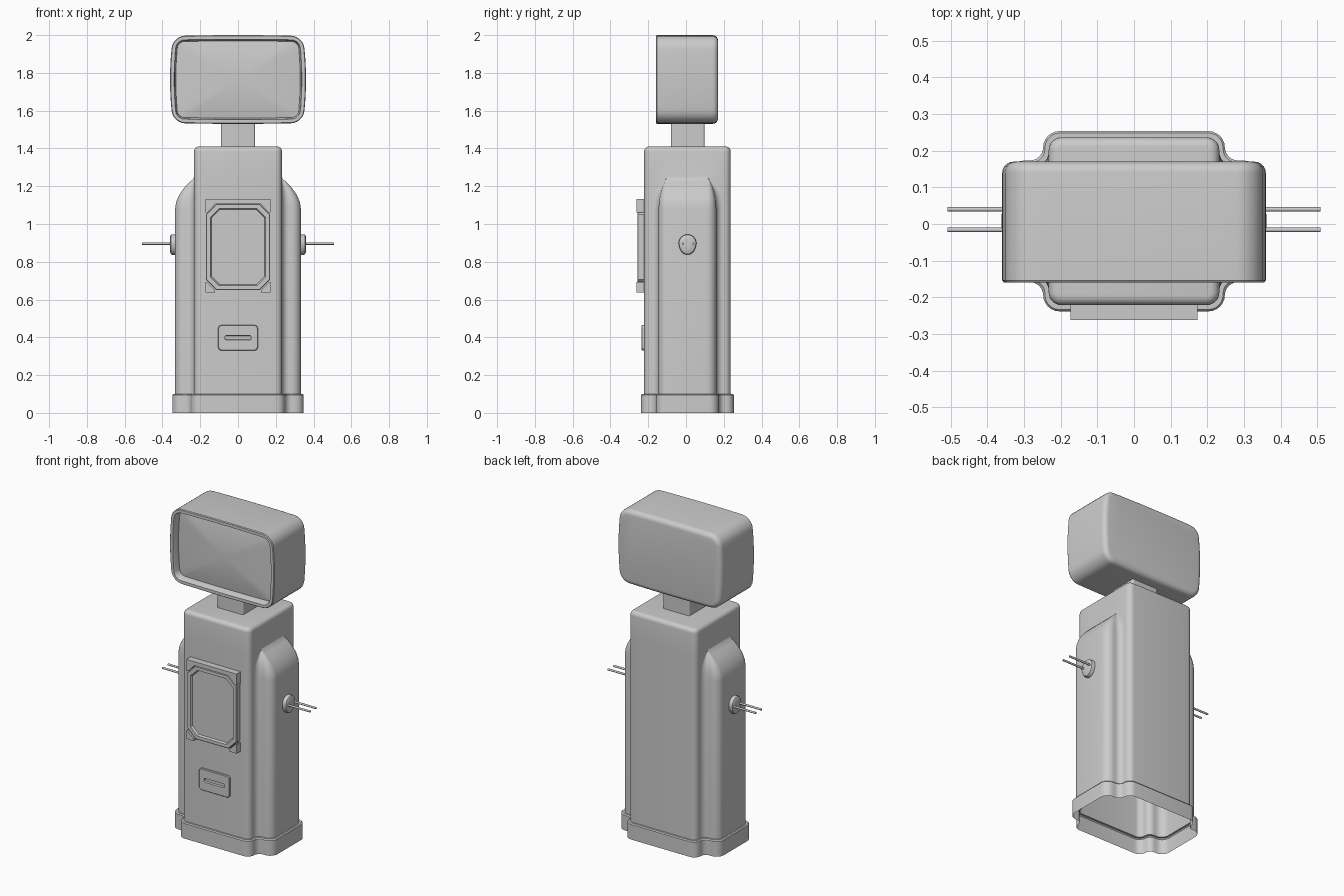
import bpy, bmesh, math

if "Cube" in bpy.data.objects:
    bpy.data.objects.remove(bpy.data.objects["Cube"])

CY = 0.0075          # body centre in y


def make(name, rings, start=True, end=True, angle=35):
    """Skin a list of equal-length closed rings."""
    bm = bmesh.new()
    vs = [[bm.verts.new(p) for p in r] for r in rings]
    n = len(rings[0])
    for a, b in zip(vs, vs[1:]):
        for i in range(n):
            j = (i + 1) % n
            bm.faces.new((a[i], a[j], b[j], b[i]))
    if start:
        bm.faces.new(vs[0][::-1])
    if end:
        bm.faces.new(vs[-1])
    bmesh.ops.remove_doubles(bm, verts=bm.verts, dist=1e-5)
    bmesh.ops.recalc_face_normals(bm, faces=bm.faces)
    me = bpy.data.meshes.new(name)
    bm.to_mesh(me)
    bm.free()
    ob = bpy.data.objects.new(name, me)
    bpy.context.collection.objects.link(ob)
    bpy.ops.object.select_all(action='DESELECT')
    ob.select_set(True)
    bpy.context.view_layer.objects.active = ob
    bpy.ops.object.shade_smooth_by_angle(angle=math.radians(angle))
    return ob


def arc(cx, cy, r, a0, a1, n=6):
    return [(cx + r * math.cos(math.radians(a0 + (a1 - a0) * i / n)),
             cy + r * math.sin(math.radians(a0 + (a1 - a0) * i / n))) for i in range(n + 1)]


def four_way(q):
    """Mirror a quarter outline into a full closed one."""
    return (q + [(-x, y) for x, y in q[::-1]] + [(-x, -y) for x, y in q]
            + [(x, -y) for x, y in q[::-1]])


def cross(z, bx, by, fx, fy, rb=0.035, rf=0.05):
    """Body section: rounded box with a filleted rib on each side."""
    ext = max(fx - bx, 0)
    rc, rf = min(0.036, ext / 2), min(rf, ext / 2)
    q = (arc(fx - rf, fy - rf, rf, 0, 90) + arc(bx + rc, fy + rc, rc, 270, 180)
         + arc(bx - rb, by - rb, rb, 0, 90))
    return [(x, y + CY, z) for x, y in four_way(q)]


def rrect(hx, hz, r, sub=4):
    q = [(hx, (hz - r) * i / sub) for i in range(1, sub)]
    q += arc(hx - r, hz - r, r, 0, 90)
    q += [((hx - r) * (sub - i) / sub, hz) for i in range(1, sub)]
    return four_way(q)


def octagon(hx, hz, c):
    return four_way([(hx, hz - c), (hx - c, hz)])


def face_ring(pts, y, cz):
    return [(x, y, z + cz) for x, z in pts]


# Body with side ribs that fade out at the shoulder
BX, BY = 0.233, 0.229
fin = [(0.1, .333, .153), (1.08, .333, .153), (1.115, .328, .150), (1.145, .316, .146),
       (1.17, .301, .140), (1.195, .282, .132), (1.22, .257, .122), (1.24, .236, .112),
       (1.25, BX, .105)]
rings = [cross(z, BX, BY, fx, fy) for z, fx, fy in fin]
for i in range(6):
    a = math.radians(18 * i)
    d = 0.025 * (1 - math.cos(a))
    rings.append(cross(1.385 + 0.025 * math.sin(a), BX - d, BY - d, BX - d, .105 - d, 0.035 - d))
make("body", rings, start=False)

# Hollow plinth with a ledge up to the body
make("plinth", [cross(0, .248, .246, .348, .166, .045),
                cross(0.094, .248, .246, .348, .166, .045),
                cross(0.1, .243, .241, .343, .161, .04),
                cross(0.1, BX, BY, .333, .153)], start=False, end=False)

# Neck
neck = [(x, y + 0.009) for x, y in rrect(.091, .089, .01, 2)]
make("neck", [[(x, y, z) for x, y in neck] for z in (1.4, 1.545)])


# Head: bulging box, rounded at the back, recessed convex screen at the front
def head_ring(y, inset, s=1.0):
    pts = rrect(.36 - inset, .235 - inset, max(.065 - inset, .02), 6)
    return [(s * x * (1 - .045 * (z / .235) ** 2), y,
             1.765 + s * z * (1 - .02 * (x / .36) ** 2)) for x, z in pts]


rings = []
for i in range(6):
    a = math.radians(18 * i)
    rings.append(head_ring(.17 - .03 * (1 - math.cos(math.pi / 2 - a)), .03 * (1 - math.sin(a)))
                 if i else head_ring(.17, .03))
rings = [head_ring(.14 + .03 * math.cos(math.radians(18 * i)),
                   .03 * (1 - math.sin(math.radians(18 * i)))) for i in range(6)]
rings += [head_ring(-.154, 0), head_ring(-.159, .004), head_ring(-.159, .022),
          head_ring(-.154, .025), head_ring(-.115, .031)]
rings += [head_ring(-.115 - .02 * (1 - s * s), .031, s) for s in (.85, .65, .45, .25, .1)]
make("head", rings)

# Octagonal display panel
OZ = 0.878
make("display_panel", [face_ring(octagon(.17 - d, .228 - d, .055 - .4 * d), y, OZ)
                       for d, y in ((0, -.21), (0, -.254), (.004, -.258), (.024, -.258),
                                    (.030, -.246))], angle=20)


# Brackets around the display
def prism(name, pts):
    make(name, [[(x, y, z) for x, z in pts] for y in (-.21, -.262)], angle=20)


half = [(.117, 1.109), (.160, 1.062), (.173, 1.062), (.173, 1.133)]
prism("display_top_bracket", half + [(-x, z) for x, z in half[::-1]])
for side, s in (("right", 1), ("left", -1)):
    prism("display_corner_" + side,
          [(s * x, z) for x, z in ((.173, .638), (.173, .692), (.165, .692), (.122, .650), (.122, .638))])

# Coin slot plate
make("slot_plate", [face_ring(rrect(hx, hz, r, 3), y, .398)
                    for hx, hz, r, y in ((.105, .067, .018, -.21), (.105, .067, .018, -.232),
                                         (.102, .064, .015, -.235), (.070, .012, .008, -.235),
                                         (.068, .010, .007, -.222))])


# Side sockets with two prongs each
def egg(s, x, k):
    out = []
    for i in range(24):
        a = 2 * math.pi * i / 24
        c, t = math.cos(a), math.sin(a)
        out.append((s * x, .008 + .047 * k * c, .900 + k * t * (.045 if t > 0 else .063)))
    return out


for side, s in (("right", 1), ("left", -1)):
    make("socket_" + side, [egg(s, .32, 1), egg(s, .349, 1), egg(s, .355, .95),
                            egg(s, .359, .8), egg(s, .361, .4)])
    for k, y in enumerate((-.016, .040)):
        make(f"prong_{side}_{k + 1}",
             [[(s * x, y + .006 * math.cos(i * math.pi / 6), .896 + .006 * math.sin(i * math.pi / 6))
               for i in range(12)] for x in (.34, .509)], angle=40)
